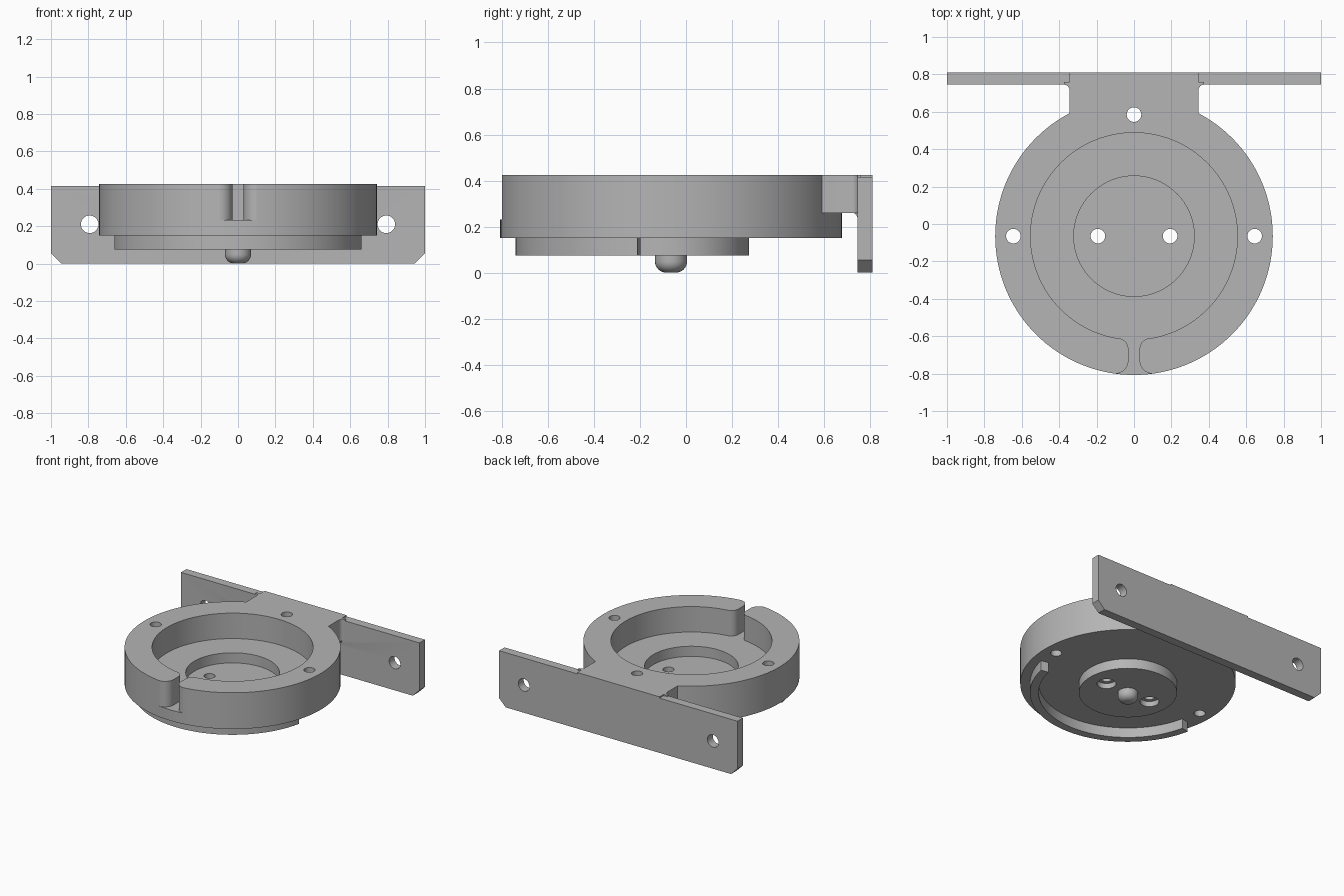
import bpy, bmesh
from math import sin, cos, pi, radians, sqrt
from mathutils import Vector

cube = bpy.data.objects.get("Cube")
if cube:
    bpy.data.objects.remove(cube, do_unlink=True)

grey = bpy.data.materials.new("plain_grey")
grey.use_nodes = True
grey.diffuse_color = (0.46, 0.46, 0.46, 1)
grey.node_tree.nodes["Principled BSDF"].inputs["Base Color"].default_value = grey.diffuse_color

CY = -0.065            # y of the cup axis
TOP, FLOOR, BASE, BOTTOM = 0.425, 0.232, 0.15, 0.075


def finish(name, bm):
    bmesh.ops.recalc_face_normals(bm, faces=bm.faces)
    mesh = bpy.data.meshes.new(name)
    bm.to_mesh(mesh)
    bm.free()
    mesh.materials.append(grey)
    obj = bpy.data.objects.new(name, mesh)
    bpy.context.collection.objects.link(obj)
    return obj


def arc(cx, cy, r, start, end, n):
    """Points on an arc, angles in degrees."""
    angles = [radians(start + (end - start) * i / n) for i in range(n + 1)]
    return [(cx + r * cos(a), cy + r * sin(a)) for a in angles]


def mirrored(pts):
    """Close a right-hand outline with its mirror image across x = 0."""
    return pts + [(-x, y) for x, y in reversed(pts)]


def prism(name, pts, low, high, axis="z"):
    """Extrude a flat outline along an axis."""
    place = {"x": lambda a, b: (low, a, b),
             "y": lambda a, b: (a, low, b),
             "z": lambda a, b: (a, b, low)}[axis]
    bm = bmesh.new()
    face = bm.faces.new([bm.verts.new(place(a, b)) for a, b in pts])
    moved = bmesh.ops.extrude_face_region(bm, geom=[face])["geom"]
    shift = Vector([high - low if axis == k else 0 for k in "xyz"])
    bmesh.ops.translate(bm, verts=[v for v in moved if isinstance(v, bmesh.types.BMVert)], vec=shift)
    return finish(name, bm)


def cylinder(name, x, y, r, low, high, axis="z", n=32):
    return prism(name, arc(x, y, r, 0, 360, n)[:-1], low, high, axis)


def combine(target, other, operation):
    """Apply a boolean and discard the helper."""
    mod = target.modifiers.new("shape", "BOOLEAN")
    mod.operation, mod.solver, mod.object = operation, "EXACT", other
    bpy.ops.object.select_all(action="DESELECT")
    bpy.context.view_layer.objects.active = target
    target.select_set(True)
    bpy.ops.object.modifier_apply(modifier=mod.name)
    bpy.data.objects.remove(other, do_unlink=True)


def smooth(obj):
    bpy.ops.object.select_all(action="DESELECT")
    bpy.context.view_layer.objects.active = obj
    obj.select_set(True)
    bpy.ops.object.shade_smooth_by_angle(angle=radians(30))


# Cup body with the round boss beneath it
body = cylinder("cup_and_bracket", 0, CY, 0.742, BASE, TOP, n=128)
combine(body, cylinder("boss", 0, CY, 0.338, BOTTOM, 0.2, n=96), "UNION")

# Arm reaching back, flared where it meets the plate
arm_side = [(0.345, 0.4)] + arc(0.375, 0.715, 0.03, 180, 90, 6) + [(0.375, 0.81)]
arm_side = arm_side[:-1] + [(0.375, 0.76), (0.345, 0.76), (0.345, 0.81)]
combine(body, prism("arm", mirrored(arm_side), 0.26, TOP), "UNION")

# Upright plate with clipped lower corners
plate_side = [(0.945, 0), (1, 0.055), (1, 0.415)]
combine(body, prism("plate", mirrored(plate_side), 0.745, 0.81, "y"), "UNION")

# Rounded inside corner under the arm
fillet = arc(0.72, 0.235, 0.025, 0, 90, 6) + [(0.72, 0.27), (0.76, 0.27), (0.76, 0.235)]
combine(body, prism("fillet", fillet, -0.345, 0.345, "x"), "UNION")

# Stepped round pocket
combine(body, cylinder("pocket", 0, CY, 0.553, FLOOR, 0.6, n=128), "DIFFERENCE")
combine(body, cylinder("inner_pocket", 0, CY, 0.322, 0.155, 0.6, n=96), "DIFFERENCE")

# Front slot with rounded lips
slot_side = ([(0.1, -0.9)] + arc(0.1, -0.73, 0.07, 270, 180, 10)
             + arc(0.09, -0.67, 0.06, 180, 90, 10) + [(0.09, -0.5)])
combine(body, prism("slot", mirrored(slot_side), FLOOR, 0.6), "DIFFERENCE")

# Screw holes through the rim, floor and plate
for x, y in [(-0.645, CY), (0.645, CY), (-0.193, CY), (0.193, CY), (0, 0.585)]:
    combine(body, cylinder("hole", x, y, 0.039, -0.1, 0.6), "DIFFERENCE")
for side in (-1, 1):
    combine(body, cylinder("counterbore", side * 0.193, CY, 0.066, 0, 0.115), "DIFFERENCE")
    combine(body, cylinder("plate_hole", side * 0.793, 0.21, 0.047, 0.6, 0.9, "y"), "DIFFERENCE")
smooth(body)

# Curved rib under the front half
start = 192.5
rib = prism("curved_rib", arc(0, CY, 0.675, start, 540 - start, 72)
            + arc(0, CY, 0.615, 540 - start, start, 72), BOTTOM, BASE + 0.01)
smooth(rib)

# Rounded centre foot, turned from a profile
bm = bmesh.new()
profile = [(0, 0)] + arc(0.02, 0.05, 0.05, -90, 0, 8) + [(0.07, 0.09), (0, 0.09)]
verts = [bm.verts.new((r, CY, z)) for r, z in profile]
edges = [bm.edges.new(pair) for pair in zip(verts, verts[1:])]
bmesh.ops.spin(bm, geom=verts + edges, cent=(0, CY, 0), axis=(0, 0, 1),
               angle=2 * pi, steps=40, use_duplicate=False)
bmesh.ops.remove_doubles(bm, verts=bm.verts, dist=0.0001)
smooth(finish("centre_foot", bm))
